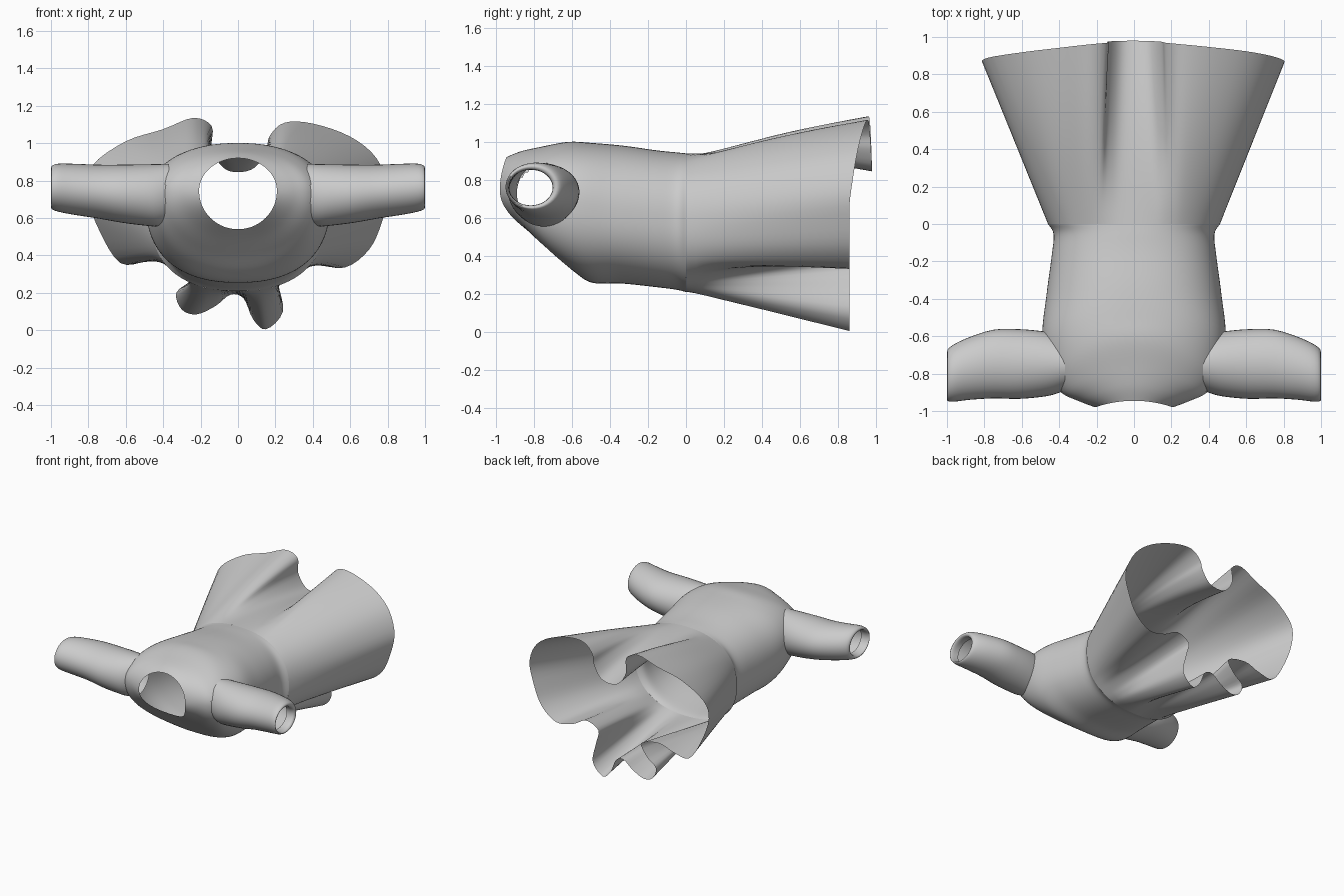
import bpy, bmesh, math

if "Cube" in bpy.data.objects:
    bpy.data.objects.remove(bpy.data.objects["Cube"])


def spline(pts, per, closed=False):
    """Catmull-Rom resampling of tuples of any length."""
    n, out = len(pts), []
    get = (lambda i: pts[i % n]) if closed else (lambda i: pts[max(0, min(n - 1, i))])
    for i in range(n if closed else n - 1):
        a, b, c, d = get(i - 1), get(i), get(i + 1), get(i + 2)
        for k in range(per):
            t = k / per
            out.append(tuple(0.5 * (2 * q + (r - p) * t + (2 * p - 5 * q + 4 * r - s) * t * t
                                    + (3 * q - p - 3 * r + s) * t ** 3)
                             for p, q, r, s in zip(a, b, c, d)))
    if not closed:
        out.append(pts[-1])
    return out


def loft(name, rings, flip=False, drop=None):
    """Open tube through closed rings; drop(center) removes faces."""
    bm = bmesh.new()
    vs = [[bm.verts.new(p) for p in r] for r in rings]
    for a, b in zip(vs, vs[1:]):
        for i in range(len(a)):
            j = (i + 1) % len(a)
            f = bm.faces.new((a[i], a[j], b[j], b[i]))
            if flip:
                f.normal_flip()
    if drop:
        bmesh.ops.delete(bm, geom=[f for f in bm.faces if drop(f.calc_center_median())],
                         context='FACES')
    me = bpy.data.meshes.new(name)
    bm.to_mesh(me)
    bm.free()
    ob = bpy.data.objects.new(name, me)
    bpy.context.collection.objects.link(ob)
    bpy.context.view_layer.objects.active = ob
    ob.select_set(True)
    bpy.ops.object.shade_smooth_by_angle(angle=math.radians(50))
    ob.select_set(False)
    return ob


def body_point(a, w, zt, zs, zb, yt, ys, yb, e):
    """Point on a tilted superellipse ring, angle a from the top."""
    s, c = math.sin(a), math.cos(a)
    x = w * math.copysign(abs(s) ** (2 / e), s)
    z = zs + ((zt if c > 0 else zb) - zs) * abs(c) ** (2 / e)
    y = ys + ((yt if c > 0 else yb) - ys) * c * c
    return (x, y, z)


# Bodice: half width, z at top, side and bottom, y at top, side and bottom, squareness
bodice = [
    (.208, .92, .745, .54, -.945, -.98, -.84, 2.0),
    (.30, .95, .745, .48, -.87, -.945, -.77, 2.0),
    (.39, .975, .735, .40, -.76, -.90, -.68, 2.1),
    (.455, 1.0, .71, .31, -.62, -.80, -.58, 2.2),
    (.49, .995, .67, .258, -.50, -.60, -.49, 2.3),
    (.468, .98, .62, .255, -.33, -.38, -.34, 2.3),
    (.44, .955, .60, .235, -.15, -.17, -.15, 2.3),
    (.43, .945, .585, .222, -.05, -.055, -.05, 2.3),
    (.46, .94, .575, .21, 0, 0, 0, 2.3),
]
N = 120
rings = [[body_point(2 * math.pi * i / N, *r) for i in range(N)] for r in spline(bodice, 6)]
loft("bodice", rings, drop=lambda c: abs(c.x) > .39
     and ((c.y + .76) / .15) ** 2 + ((c.z - .735) / .14) ** 2 < 1)

# Sleeves: x, y min, y max, z min, z max, ending in a turned-in cuff
sleeve = [
    (.37, -.89, -.61, .57, .89), (.43, -.912, -.585, .555, .888), (.50, -.925, -.572, .56, .887),
    (.62, -.935, -.562, .575, .885), (.75, -.932, -.565, .598, .885),
    (.88, -.94, -.605, .618, .89), (.965, -.95, -.645, .635, .89),
    (.998, -.945, -.675, .65, .875), (.985, -.935, -.70, .665, .855),
    (.93, -.93, -.70, .665, .855),
]
for side, label in ((1, "right"), (-1, "left")):
    rings = []
    for x, y0, y1, z0, z1 in spline(sleeve, 3):
        rings.append([(side * x,
                       (y0 + y1) / 2 + (y1 - y0) / 2 * math.cos(t),
                       (z0 + z1) / 2 + (z1 - z0) / 2 * math.sin(t))
                      for t in (2 * math.pi * i / 40 for i in range(40))])
    loft("sleeve_" + label, rings, flip=side < 0)

# Skirt: waist angle in degrees from the top, then hem x and z
hem = [
    (0, 0, .845), (10, .09, .87), (17, .15, .96), (24, .17, 1.04), (31, .25, 1.11),
    (42, .40, 1.105), (56, .60, 1.035), (70, .74, .92), (84, .805, .75), (97, .77, .58),
    (109, .70, .43), (119, .57, .335), (129, .42, .36), (138, .30, .42), (146, .19, .37),
    (153, .21, .26), (160, .24, .10), (167, .15, .005), (173, .08, .06), (179, .03, .17),
    (185, -.04, .19), (191, -.12, .13), (197, -.22, .085), (203, -.30, .11),
    (208, -.33, .20), (213, -.25, .27), (219, -.20, .37), (228, -.36, .41),
    (238, -.49, .37), (248, -.63, .36), (259, -.74, .53), (272, -.81, .73),
    (286, -.78, .88), (301, -.60, 1.01), (315, -.40, 1.075), (328, -.24, 1.135),
    (337, -.14, 1.09), (345, -.14, .97), (352, -.08, .87),
]
# angles become sine and cosine so the closed spline is smooth at the seam
hem4 = [(x, z, math.sin(math.radians(a)), math.cos(math.radians(a))) for a, x, z in hem]
edge = spline(hem4, 4, closed=True)
rings = []
for k in range(17):
    t = k / 16
    ring = []
    for x, z, s, c in edge:
        wx, _, wz = body_point(math.atan2(s, c), *bodice[-1])
        y_end = .86 + .12 * max(0, c) ** 1.1
        ring.append((wx + (x - wx) * t, y_end * t,
                     wz + (z - wz) * t + .025 * math.sin(math.pi * t) * max(0, c)))
    rings.append(ring)
loft("skirt", rings)
